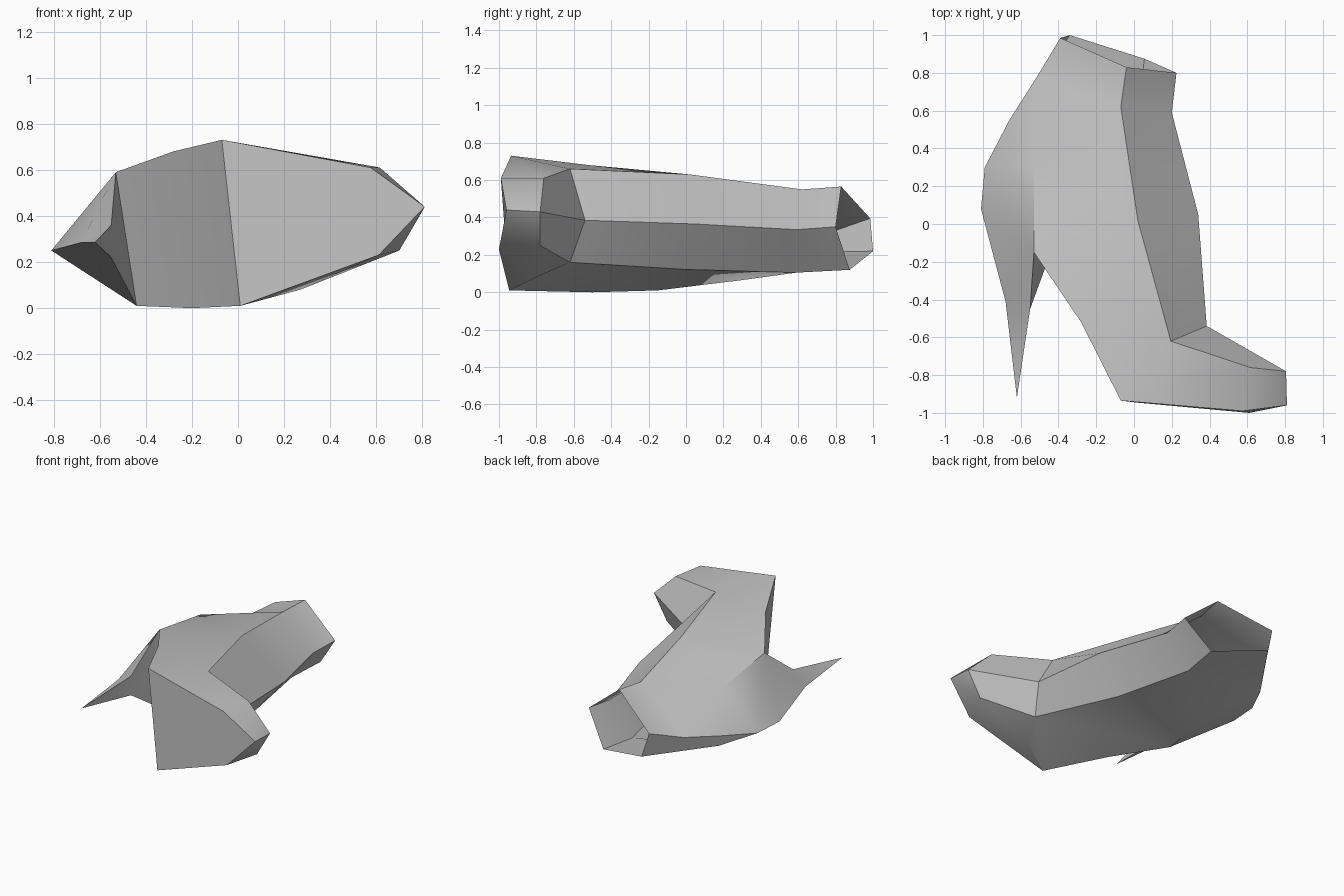
import bpy, bmesh, math
from mathutils import Vector

cube = bpy.data.objects.get("Cube")
if cube:
    bpy.data.objects.remove(cube, do_unlink=True)

bm = bmesh.new()


def rail(*points):
    """A line of vertices along the body."""
    return [bm.verts.new(Vector(p)) for p in points]


def face(*corners):
    unique = list(dict.fromkeys(corners))
    if len(unique) > 2:
        bm.faces.new(unique)


def strip(first, second):
    """Skin two rails; a repeated vertex turns a quad into a triangle."""
    for i in range(len(first) - 1):
        face(first[i], first[i + 1], second[i + 1], second[i])


# Foot: outline of the toe's front edge and of its back edge, top to bottom
front_top, front_tip, front_base = rail((.575, -.99, .61), (.81, -.96, .44), (.61, -1, .23))
back_top, back_tip, back_base = rail((.615, -.76, .61), (.805, -.78, .43), (.7, -.78, .25))

# Leg: three rails from the ankle to the open end
ridge = rail((.195, -.62, .66), (.02, .02, .63), (-.07, .62, .55), (-.04, .83, .565))
flank = rail((.385, -.54, .385), (.34, .05, .365), (.2, .59, .335), (.225, .8, .35))
keel = rail((.35, -.62, .16), (.14, 0, .122), (.02, .59, .105), (.055, .875, .12))

# Heel wall, upper and lower edges
heel_top = rail((-.07, -.935, .73), (-.28, -.52, .68), (-.53, -.15, .59))
heel_base = rail((.01, -.945, .01), (-.2, -.5, 0), (-.44, -.15, .01))

# Outer side: shoulder line, widest line and underside
shoulder, swell, hip, hem = rail((-.53, .32, .52), (-.66, .55, .285),
                                 (-.52, .77, .32), (-.39, .985, .395))
girdle = rail((-.81, .08, .25), (-.79, .3, .245), (-.65, .55, .21), (-.34, 1, .22))
belly, arch = rail((-.43, .3, .065), (.27, -.8, .08))

# Spike
spike_mid = rail((-.55, -.45, .36), (-.68, -.41, .285), (-.55, -.45, .22))
spike_tip, = rail((-.62, -.92, .285))

ankle, shin, calf, cuff = range(4)
heel, instep, root = range(3)

# Toe end and front
strip([front_top, front_tip, front_tip, front_tip, front_base],
      [back_top, back_top, back_tip, back_base, back_base])
face(*heel_top[:1], *heel_base[:1], front_base, front_tip, front_top)

# Inner side of the leg, continuing round the back of the toe
strip([back_top] + ridge, [back_tip] + flank)
strip([back_tip] + flank, [back_base] + keel)

# Upper surface
strip([back_top] + ridge[:1] * 2 + ridge[shin:calf] * 3 + ridge[calf:cuff] * 2 + ridge[cuff:],
      [front_top, heel_top[heel], heel_top[instep]] + heel_top[instep:]
      + [shoulder, shoulder, hip, hem])
face(shoulder, swell, hip)

# Underside
strip([back_base] * 2 + keel[:1] * 3 + keel[shin:calf] * 2 + keel[calf:cuff] * 2 + keel[cuff:],
      [front_base, arch, arch] + heel_base + [belly, belly] + girdle[2:])
face(front_base, arch, heel_base[heel])
strip([heel_base[root], belly, belly], girdle[:3])

# Heel wall and outer side
strip(heel_top, heel_base)
strip([heel_top[root], shoulder, swell, swell, hip, hem],
      [girdle[0], girdle[1], girdle[1], girdle[2], girdle[2], girdle[3]])

# Spike skin from its root to the tip
spike_root = [heel_top[root], girdle[0], heel_base[root]]
strip(spike_root + spike_root[:1], spike_mid + spike_mid[:1])
strip(spike_mid + spike_mid[:1], [spike_tip] * 4)

bmesh.ops.recalc_face_normals(bm, faces=bm.faces)
mesh = bpy.data.meshes.new("boot_body")
bm.to_mesh(mesh)
bm.free()
body = bpy.data.objects.new("boot_body", mesh)
bpy.context.collection.objects.link(body)

# Plain grey
grey = bpy.data.materials.new("plain_grey")
grey.use_nodes = True
colour = (.55, .55, .55, 1)
grey.diffuse_color = colour
grey.node_tree.nodes["Principled BSDF"].inputs["Base Color"].default_value = colour
mesh.materials.append(grey)

# Smooth shading with sharp creases
bpy.ops.object.select_all(action="DESELECT")
body.select_set(True)
bpy.context.view_layer.objects.active = body
bpy.ops.object.shade_smooth_by_angle(angle=math.radians(30))
